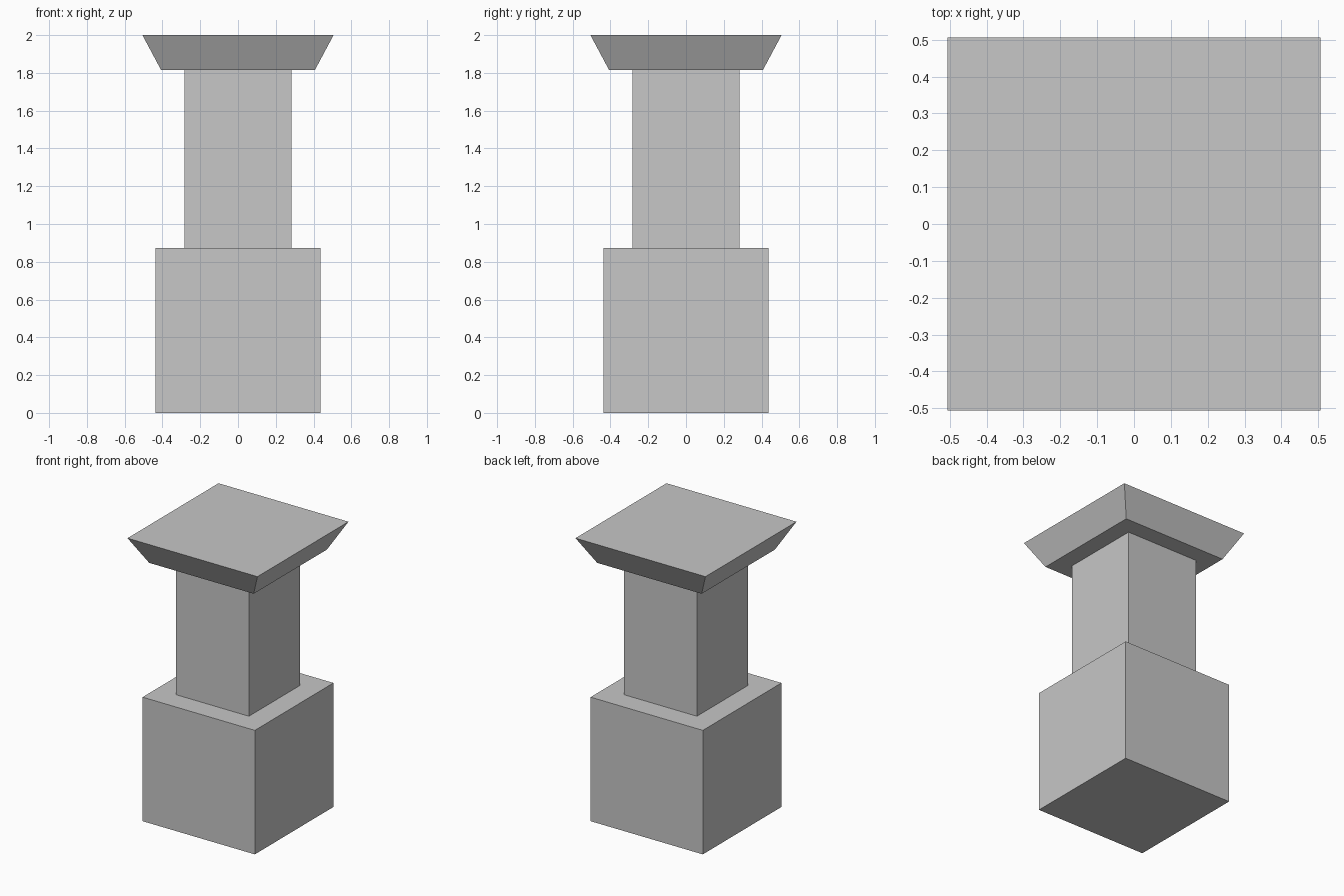
import bpy
import bmesh

cube = bpy.data.objects.get("Cube")
if cube:
    bpy.data.objects.remove(cube, do_unlink=True)

# Single stone colour
stone = bpy.data.materials.new("grey_stone")
stone.use_nodes = True
colour = (0.57, 0.57, 0.57, 1.0)
stone.diffuse_color = colour
stone.node_tree.nodes["Principled BSDF"].inputs["Base Color"].default_value = colour


def square_block(name, bottom, top, half_bottom, half_top):
    """Square block between two heights, optionally flared."""
    bm = bmesh.new()
    bmesh.ops.create_cube(bm, size=2)
    for v in bm.verts:
        upper = v.co.z > 0
        half = half_top if upper else half_bottom
        v.co.x *= half
        v.co.y *= half
        v.co.z = top if upper else bottom
    mesh = bpy.data.meshes.new(name)
    bm.to_mesh(mesh)
    bm.free()
    mesh.materials.append(stone)
    obj = bpy.data.objects.new(name, mesh)
    bpy.context.collection.objects.link(obj)
    return obj


# Pedestal, shaft and flared top slab
square_block("pedestal_base", 0, 0.873, 0.437, 0.437)
square_block("pillar_shaft", 0.873, 1.815, 0.284, 0.284)
square_block("flared_cap", 1.815, 2, 0.407, 0.506)
